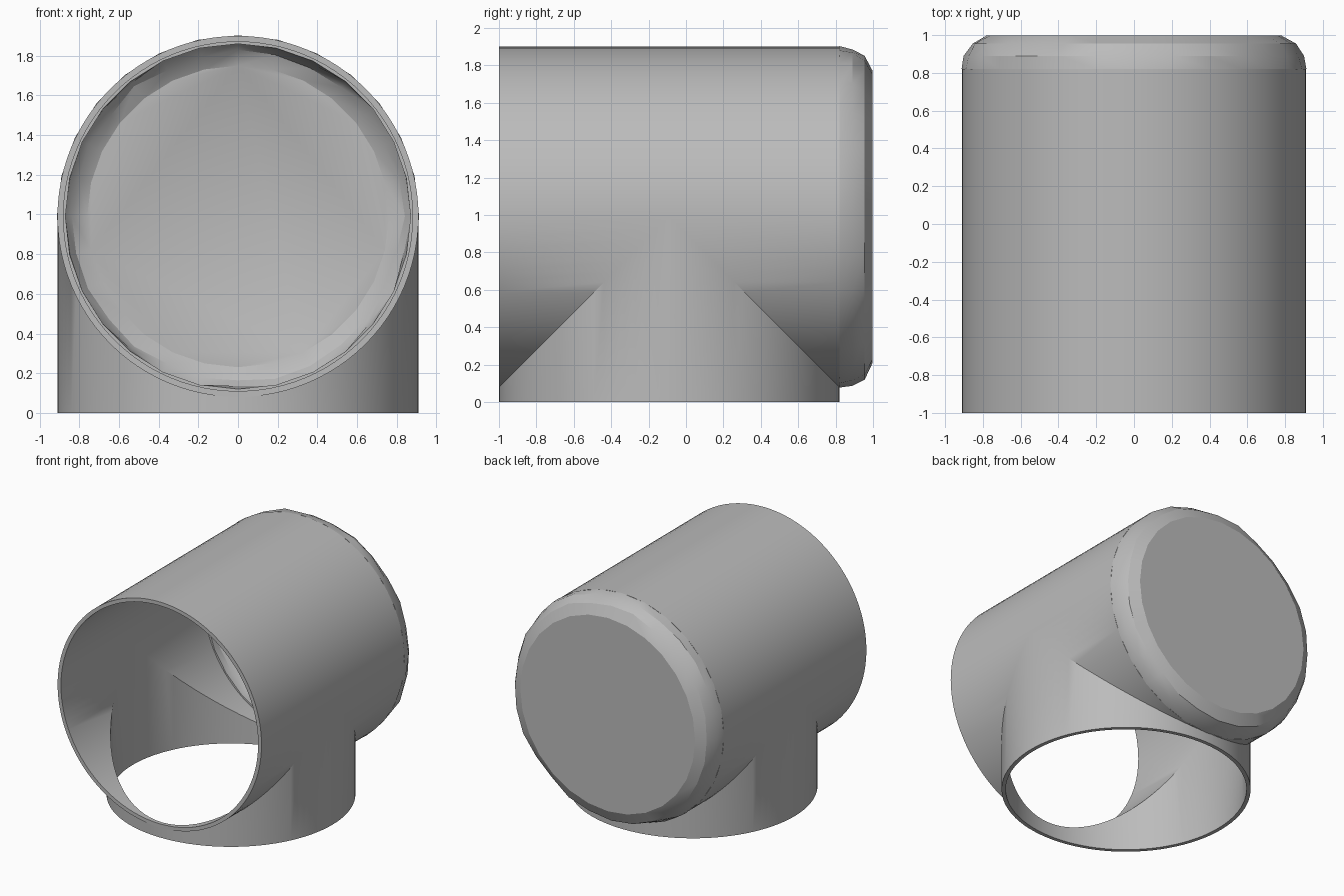
import bpy, bmesh, math, random

if "Cube" in bpy.data.objects:
    bpy.data.objects.remove(bpy.data.objects["Cube"], do_unlink=True)

random.seed(4)
R_OUT, R_IN = 0.91, 0.88
ZC, YC = 0.99, -0.09          # bore height and branch centre
FRONT, BACK = -1.0, 0.82
SEG = 96

grey = bpy.data.materials.new("plain grey")
grey.use_nodes = True
colour = (0.5, 0.5, 0.5, 1)
grey.diffuse_color = colour
grey.node_tree.nodes["Principled BSDF"].inputs["Base Color"].default_value = colour


def finish(name, bm, angle):
    bmesh.ops.remove_doubles(bm, verts=bm.verts, dist=1e-5)
    bmesh.ops.recalc_face_normals(bm, faces=bm.faces)
    mesh = bpy.data.meshes.new(name)
    bm.to_mesh(mesh)
    bm.free()
    mesh.materials.append(grey)
    obj = bpy.data.objects.new(name, mesh)
    bpy.context.collection.objects.link(obj)
    bpy.ops.object.select_all(action='DESELECT')
    obj.select_set(True)
    bpy.context.view_layer.objects.active = obj
    bpy.ops.object.shade_smooth_by_angle(angle=math.radians(angle))
    return obj


def strip(bm, lower, upper):
    """Quads between two closed rings of points."""
    a = [bm.verts.new(p) for p in lower]
    b = [bm.verts.new(p) for p in upper]
    for i in range(len(a)):
        j = (i + 1) % len(a)
        bm.faces.new((a[i], a[j], b[j], b[i]))


angles = [2 * math.pi * i / SEG for i in range(SEG)]


def run_ring(r, y_of):
    return [(r * math.cos(a), y_of(max(0, -r * math.sin(a))), ZC + r * math.sin(a))
            for a in angles]


def branch_ring(r, z_of):
    return [(r * math.cos(a), YC + r * math.sin(a), z_of(abs(r * math.sin(a))))
            for a in angles]


# Tee body: two equal tubes meeting along mitred seams, inside and out
bm = bmesh.new()
for r in (R_OUT, R_IN):
    strip(bm, run_ring(r, lambda h: FRONT), run_ring(r, lambda h: YC - h))
    strip(bm, run_ring(r, lambda h: YC + h), run_ring(r, lambda h: BACK))
    strip(bm, branch_ring(r, lambda h: 0), branch_ring(r, lambda h: ZC - h))
# Rims
for y in (FRONT, BACK):
    strip(bm, run_ring(R_OUT, lambda h: y), run_ring(R_IN, lambda h: y))
strip(bm, branch_ring(R_OUT, lambda h: 0), branch_ring(R_IN, lambda h: 0))
finish("tee_pipe", bm, 30)

# End cap: hollow, slightly uneven rounded cover
CAP_SEG = 28
outer = [(0.913, 0.82), (0.90, 0.89), (0.86, 0.955), (0.78, 0.998)]
inner = [(0.87, 0.82), (0.865, 0.88), (0.83, 0.93), (0.76, 0.965)]


def cap_ring(r, y, wobble):
    ring = []
    for i in range(CAP_SEG):
        a = 2 * math.pi * i / CAP_SEG
        rr = r + random.uniform(-wobble, wobble)
        ring.append((rr * math.cos(a), y, ZC + rr * math.sin(a)))
    return ring


bm = bmesh.new()
rims = []
for profile in (outer, inner):
    rings = [cap_ring(r, y, 0.012 if 0 < k < 3 else 0) for k, (r, y) in enumerate(profile)]
    rims.append(rings[0])
    for lo, hi in zip(rings, rings[1:]):
        strip(bm, lo, hi)
    bm.faces.new([bm.verts.new(p) for p in rings[-1]])
strip(bm, *rims)
finish("end_cap", bm, 25)
